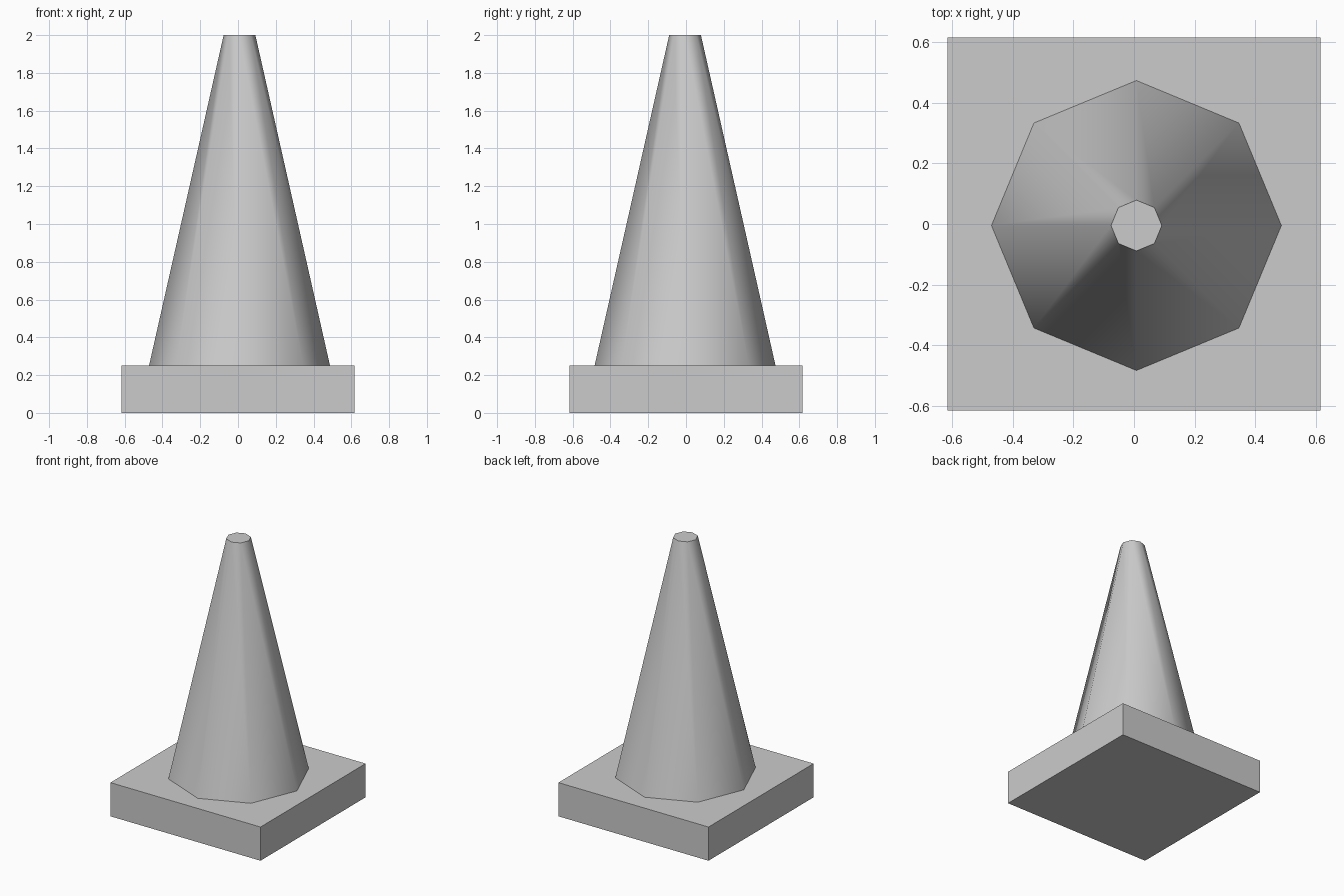
import bpy
import math

default_cube = bpy.data.objects.get("Cube")
if default_cube:
    bpy.data.objects.remove(default_cube, do_unlink=True)

BASE_SIZE, BASE_HEIGHT, TOTAL_HEIGHT = 1.232, 0.25, 2.0

# Single grey material
grey = bpy.data.materials.new("plain_grey")
grey.use_nodes = True
colour = (0.6, 0.6, 0.6, 1.0)
grey.diffuse_color = colour
grey.node_tree.nodes["Principled BSDF"].inputs["Base Color"].default_value = colour


def finish(name):
    obj = bpy.context.object
    obj.name = obj.data.name = name
    obj.data.materials.append(grey)
    return obj


# Square base slab
bpy.ops.mesh.primitive_cube_add(size=1, location=(0, 0, BASE_HEIGHT / 2))
base = finish("base")
base.scale = (BASE_SIZE, BASE_SIZE, BASE_HEIGHT)
bpy.ops.object.transform_apply(location=False, rotation=False, scale=True)

# Eight-sided tapered cone with a flat top, slightly off centre
cone_height = TOTAL_HEIGHT - BASE_HEIGHT
bpy.ops.mesh.primitive_cone_add(
    vertices=8, radius1=0.479, radius2=0.084, depth=cone_height,
    location=(0.008, -0.005, BASE_HEIGHT + cone_height / 2))
finish("cone")
bpy.ops.object.shade_smooth_by_angle(angle=math.radians(50))
